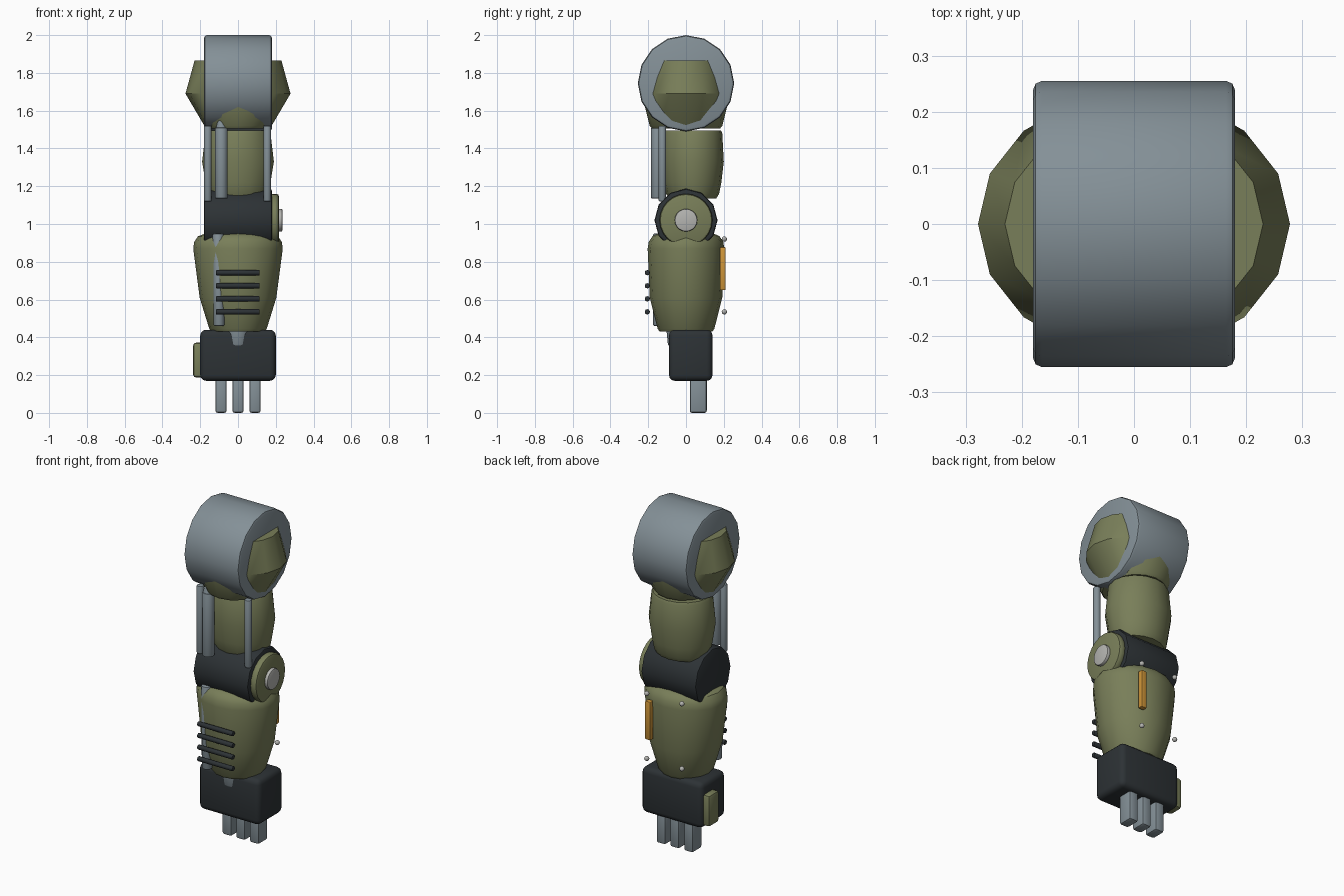
import bpy
import math
from mathutils import Vector

cube = bpy.data.objects.get("Cube")
if cube:
    bpy.data.objects.remove(cube, do_unlink=True)


def material(name, r, g, b):
    m = bpy.data.materials.new(name)
    m.use_nodes = True
    m.diffuse_color = (r, g, b, 1)
    m.node_tree.nodes["Principled BSDF"].inputs["Base Color"].default_value = (r, g, b, 1)
    return m


OLIVE = material("olive_paint", .19, .21, .10)
STEEL = material("steel", .23, .28, .31)
DARK = material("dark_rubber", .026, .032, .036)
AMBER = material("amber", .62, .30, .04)
SILVER = material("silver", .46, .46, .44)


def finish(ob, name, mat, bevel=0, segments=2):
    """Name, colour, bevel and smooth an object."""
    ob.name = ob.data.name = name
    ob.data.materials.clear()
    ob.data.materials.append(mat)
    bpy.ops.object.select_all(action='DESELECT')
    ob.select_set(True)
    bpy.context.view_layer.objects.active = ob
    if bevel:
        mod = ob.modifiers.new("Bevel", 'BEVEL')
        mod.width = bevel
        mod.segments = segments
        mod.limit_method = 'ANGLE'
        mod.angle_limit = math.radians(50)
        bpy.ops.object.modifier_apply(modifier=mod.name)
    bpy.ops.object.shade_smooth_by_angle(angle=math.radians(35))
    return ob


def box(name, lo, hi, mat, bevel=0, segments=2):
    lo, hi = Vector(lo), Vector(hi)
    bpy.ops.mesh.primitive_cube_add(size=1, location=(lo + hi) / 2)
    ob = bpy.context.object
    ob.scale = hi - lo
    bpy.ops.object.transform_apply(location=False, rotation=False, scale=True)
    return finish(ob, name, mat, bevel, segments)


def rod(name, start, end, radius, mat, sides=12, bevel=0, turn=0, tip=None):
    """Cylinder or cone between two points."""
    start, end = Vector(start), Vector(end)
    axis = end - start
    bpy.ops.mesh.primitive_cone_add(
        vertices=sides, radius1=radius, radius2=radius if tip is None else tip,
        depth=axis.length, location=(start + end) / 2,
        rotation=axis.to_track_quat('Z', 'Y').to_euler())
    ob = bpy.context.object
    bpy.ops.object.transform_apply(location=False, rotation=True, scale=True)
    return finish(ob, name, mat, bevel)


def loft(name, rings, mat, y=0, sides=16, bevel=0):
    """Closed shell through elliptical rings given as (z, x radius, y radius)."""
    verts, faces = [], []
    for z, rx, ry in rings:
        for i in range(sides):
            a = math.tau * i / sides
            verts.append((rx * math.cos(a), y + ry * math.sin(a), z))
    for k in range(len(rings) - 1):
        for i in range(sides):
            j = (i + 1) % sides
            a, b = k * sides, (k + 1) * sides
            faces.append((a + i, a + j, b + j, b + i))
    faces.append(tuple(reversed(range(sides))))
    faces.append(tuple(range(len(verts) - sides, len(verts))))
    mesh = bpy.data.meshes.new(name)
    mesh.from_pydata(verts, [], faces)
    ob = bpy.data.objects.new(name, mesh)
    bpy.context.collection.objects.link(ob)
    return finish(ob, name, mat, bevel)


# Shoulder drum and the armour cup around it
rod("shoulder_drum", (-.18, 0, 1.745), (.18, 0, 1.745), .255, STEEL, 16, .016)
loft("shoulder_armour", [(1.505, .165, .18), (1.52, .178, .192),
                         (1.69, .278, .235), (1.865, .23, .194)], OLIVE)

# Upper arm shell
loft("upper_arm", [(1.135, .15, .125), (1.16, .162, .14), (1.22, .172, .152),
                   (1.33, .19, .165), (1.48, .172, .157), (1.495, .165, .15)],
     OLIVE, y=.035)

# Piston rods along the front of the upper arm
for side, x in (("right", -.16), ("left", .155)):
    rod(side + "_piston", (x, -.125, 1.12), (x, -.125, 1.52), .02, STEEL, 12, .005)
rod("main_piston", (-.088, -.152, 1.135), (-.088, -.152, 1.51), .033, STEEL, 12, .005)
rod("main_piston_tip", (-.088, -.152, 1.505), (-.088, -.152, 1.57), .03, STEEL, 12, 0, 0, .012)

# Elbow joint with its hub on the left side
rod("elbow_joint", (-.18, 0, 1.02), (.18, 0, 1.02), .167, DARK, 12, .012)
rod("elbow_hub", (.17, 0, 1.02), (.217, 0, 1.02), .14, OLIVE, 24, .014)
rod("elbow_hub_cap", (.21, 0, 1.02), (.235, 0, 1.02), .06, SILVER, 20, .006)

# Forearm shell
loft("forearm", [(.43, .14, .14), (.445, .152, .15), (.61, .203, .192),
                 (.87, .237, .203), (.905, .232, .197), (.935, .212, .178),
                 (.95, .17, .145)], OLIVE)

# Hydraulic line running inside the forearm
rod("forearm_line", (-.1, -.145, .46), (-.105, -.145, .95), .029, STEEL, 12, .008)

# Cooling ribs
for i in range(4):
    z = .742 - .069 * i
    rod(f"cooling_rib_{i + 1}", (-.117, -.205, z), (.115, -.205, z), .014, DARK, 10, .004)

# Back marker strip and rivets
box("marker_strip", (.087, .18, .65), (.122, .21, .877), AMBER, .004)
for x in (-.115, .115):
    for z in (.535, .92):
        bpy.ops.mesh.primitive_uv_sphere_add(segments=12, ring_count=8, radius=.014,
                                             location=(x, .203, z))
        finish(bpy.context.object, "rivet", SILVER)

# Wrist, hand and digits
rod("wrist", (0, -.035, .355), (0, -.035, .5), .06, STEEL, 16, .008, 0, .075)
box("hand", (-.2, -.09, .17), (.2, .14, .44), DARK, .03, 3)
for i, x in enumerate((-.09, 0, .09)):
    box(f"finger_{i + 1}", (x - .03, .02, 0), (x + .03, .11, .21), STEEL, .012)
box("thumb", (-.237, .025, .187), (-.18, .12, .372), OLIVE, .015)
